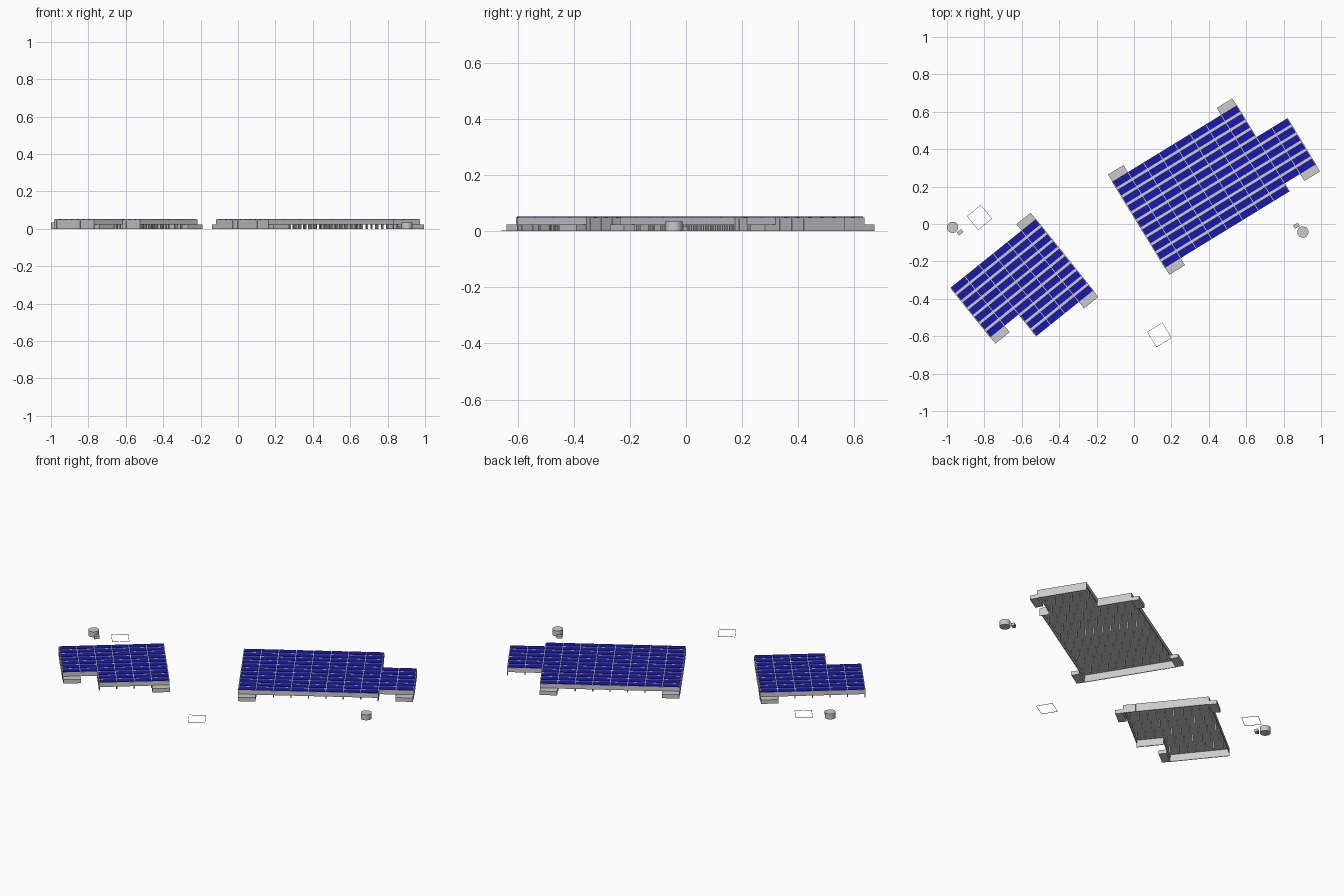
import bpy, bmesh, math
from mathutils import Matrix, Vector

if "Cube" in bpy.data.objects:
    bpy.data.objects.remove(bpy.data.objects["Cube"])

COL, ROW, BLUE = 0.0975, 0.05, 0.036      # column pitch, row pitch, panel depth
TOP = 0.05

blue = bpy.data.materials.new("panel_blue")
blue.diffuse_color = (0.01, 0.01, 0.4, 1)
blue.use_nodes = True
blue.node_tree.nodes["Principled BSDF"].inputs["Base Color"].default_value = blue.diffuse_color


def box(bm, x0, x1, y0, y1, z0, z1):
    size = Matrix.Diagonal((x1 - x0, y1 - y0, z1 - z0, 1))
    mid = Matrix.Translation(((x0 + x1) / 2, (y0 + y1) / 2, (z0 + z1) / 2))
    bmesh.ops.create_cube(bm, size=1, matrix=mid @ size)


def finish(bm, name, loc, angle, mat=None):
    bmesh.ops.recalc_face_normals(bm, faces=bm.faces)
    me = bpy.data.meshes.new(name)
    bm.to_mesh(me)
    bm.free()
    ob = bpy.data.objects.new(name, me)
    bpy.context.collection.objects.link(ob)
    ob.location = (loc[0], loc[1], 0)
    ob.rotation_euler.z = math.radians(angle)
    if mat:
        me.materials.append(mat)
    return ob


def array(name, loc, angle, outline, blocks, pads):
    """Local x runs along the rows, local -y steps from row to row."""
    # thin deck under the panels
    bm = bmesh.new()
    face = bm.faces.new([bm.verts.new((x, -y, TOP - 0.006)) for x, y in outline])
    ext = bmesh.ops.extrude_face_region(bm, geom=[face])
    bmesh.ops.translate(bm, vec=(0, 0, 0.005),
                        verts=[g for g in ext["geom"] if isinstance(g, bmesh.types.BMVert)])
    if not face.is_valid or len(bm.faces) < len(outline) + 2:
        bm.faces.new([v for v in bm.verts if v.co.z < TOP - 0.004])
    finish(bm, name + "_deck", loc, angle)

    # skirts: full height at the row ends, raised along the rows
    bm = bmesh.new()
    t = 0.002
    for (xa, ya), (xb, yb) in zip(outline, outline[1:] + outline[:1]):
        z0 = 0.022 if abs(ya - yb) < 1e-6 else 0
        box(bm, min(xa, xb) - t, max(xa, xb) + t,
            -max(ya, yb) - t, -min(ya, yb) + t, z0, TOP - 0.001)
    finish(bm, name + "_skirt", loc, angle)

    # solar panels and the legs beneath them
    panels, legs = bmesh.new(), bmesh.new()
    for c0, c1, r0, r1 in blocks:
        for r in range(r0, r1):
            y = -r * ROW
            for c in range(c0, c1):
                box(panels, c * COL + 0.002, (c + 1) * COL - 0.002,
                    y - BLUE, y, TOP - 0.001, TOP + 0.002)
            for c in range(c0, c1 + 1):
                x = c * COL
                box(legs, x - 0.003, x + 0.003, y - 0.021, y - 0.015, 0, TOP - 0.005)
    finish(panels, name + "_panels", loc, angle, blue)
    finish(legs, name + "_legs", loc, angle)

    # corner floats
    bm = bmesh.new()
    for x, y, side in pads:
        ys = sorted((-y, -y + side * 0.046))
        box(bm, x, x + COL, ys[0], ys[1], 0, 0.024)
    finish(bm, name + "_floats", loc, angle)


def v(rows):
    return (rows - 1) * ROW + BLUE


# large array: main block plus a two-column extension
array("large_array", (-0.115, 0.225), 31.5,
      [(0, 0), (8 * COL, 0), (8 * COL, 4 * ROW), (10 * COL, 4 * ROW),
       (10 * COL, v(10)), (8 * COL, v(10)), (8 * COL, v(11)), (0, v(11))],
      [(0, 8, 0, 11), (8, 10, 4, 10)],
      [(0, 0, 1), (7 * COL, 0, 1), (0, v(11), -1), (9 * COL, v(10), -1)])

# small array: two short columns and four long ones
array("small_array", (-0.98, -0.342), 38.8,
      [(0, 0), (6 * COL, 0), (6 * COL, v(10)), (2 * COL, v(10)),
       (2 * COL, v(7)), (0, v(7))],
      [(0, 2, 0, 7), (2, 6, 0, 10)],
      [(5 * COL, 0, 1), (0, v(7), -1), (5 * COL, v(10), -1)])

# round buoys with a small box beside each
for name, (x, y), (bx, by), ang in (("left", (-0.97, -0.018), (-0.93, -0.044), 39),
                                    ("right", (0.903, -0.043), (0.868, -0.01), 31.5)):
    bpy.ops.mesh.primitive_cylinder_add(vertices=32, radius=0.03, depth=0.034,
                                        location=(x, y, 0.017))
    bpy.context.object.name = name + "_buoy"
    bpy.ops.object.shade_smooth_by_angle()
    bm = bmesh.new()
    box(bm, -0.015, 0.015, -0.01, 0.01, 0, 0.016)
    finish(bm, name + "_buoy_box", (bx, by), ang)

# thin square frames lying on the water
for name, loc, ang in (("left_frame", (-0.826, 0.035), 39), ("front_frame", (0.136, -0.593), 31.5)):
    bm = bmesh.new()
    h, w = 0.048, 0.002
    for s in (-1, 1):
        a, b = sorted((s * h, s * (h - w)))
        box(bm, a, b, -h, h, 0, 0.002)
        box(bm, -h + w, h - w, a, b, 0, 0.002)
    finish(bm, name, loc, ang)
